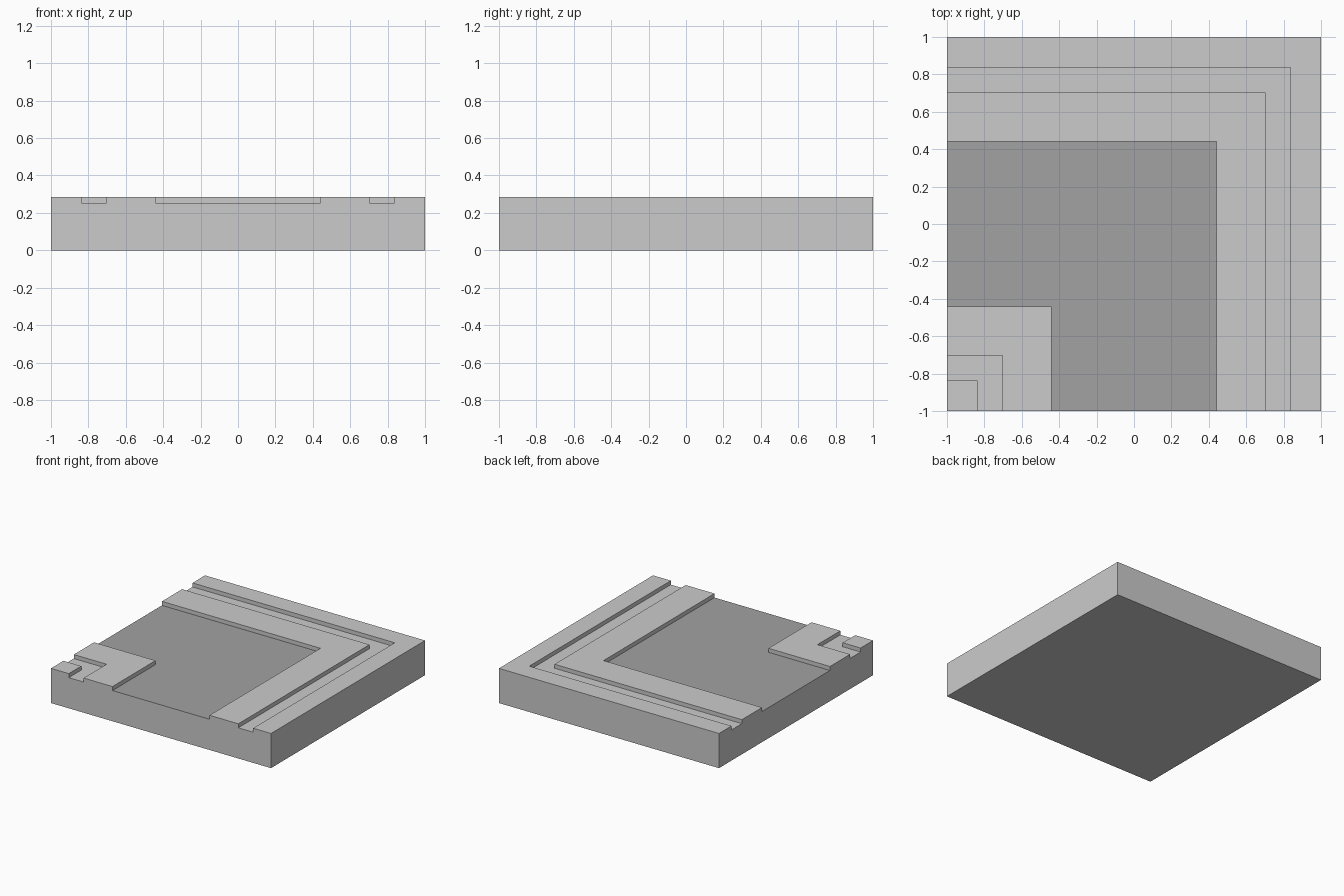
import bpy, bmesh

if "Cube" in bpy.data.objects:
    bpy.data.objects.remove(bpy.data.objects["Cube"])

TOP, FLOOR = 0.285, 0.252
GREY, LIGHT, DARK = 0, 1, 2
# Sunken strips across the tile: start, end, colour slot
STRIPS = [(-0.838, -0.703, LIGHT), (-0.441, 0.441, DARK), (0.703, 0.838, LIGHT)]


def material(name, value):
    m = bpy.data.materials.new(name)
    m.diffuse_color = (value, value, value, 1)
    m.use_nodes = True
    m.node_tree.nodes["Principled BSDF"].inputs["Base Color"].default_value = m.diffuse_color
    return m


# Cross-section of the tile; each segment carries a colour slot
profile, slots = [(-1, 0), (-1, TOP)], [GREY, GREY]
for a, b, slot in STRIPS:
    profile += [(a, TOP), (a, FLOOR), (b, FLOOR), (b, TOP)]
    slots += [GREY, slot, GREY, GREY]
profile += [(1, TOP), (1, 0)]
slots += [GREY, GREY]

# Sweep the section round the corner: front end, mitre, left end
bm = bmesh.new()
stations = [[bm.verts.new(place(d, z)) for d, z in profile] for place in (
    lambda d, z: (d, -1, z), lambda d, z: (d, d, z), lambda d, z: (-1, d, z))]
front, mitre, left = stations
n = len(profile)

# Both end walls
bm.faces.new(front)
bm.faces.new(left)

# Tops, strip floors, kerb steps, outer walls and underside
for s, t in ((front, mitre), (mitre, left)):
    for i in range(n):
        j = (i + 1) % n
        face = bm.faces.new((s[i], s[j], t[j], t[i]))
        face.material_index = slots[i]

# Close the inner corner, where the sweep shrinks to a line
bmesh.ops.remove_doubles(bm, verts=bm.verts, dist=1e-5)
bmesh.ops.dissolve_limit(bm, angle_limit=0.01, verts=bm.verts, edges=bm.edges,
                         delimit={'MATERIAL'})
bmesh.ops.recalc_face_normals(bm, faces=bm.faces)

mesh = bpy.data.meshes.new("road_corner_tile")
bm.to_mesh(mesh)
bm.free()
for m in (None, material("light_strip", 1.0), material("dark_road", 0.36)):
    mesh.materials.append(m)
bpy.context.collection.objects.link(bpy.data.objects.new("road_corner_tile", mesh))
